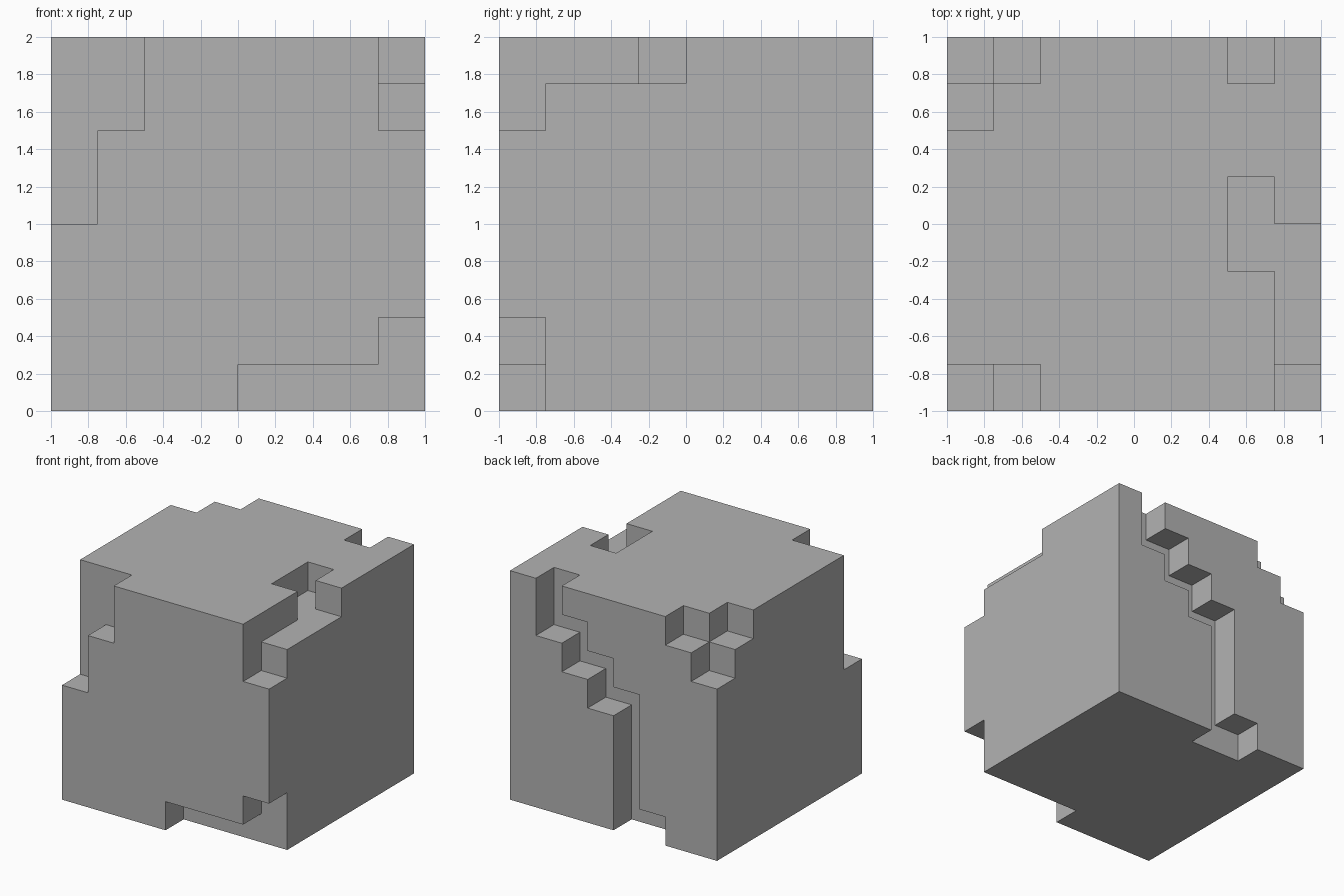
import bpy
import bmesh
import math
from itertools import product
from mathutils import Vector

if "Cube" in bpy.data.objects:
    bpy.data.objects.remove(bpy.data.objects["Cube"], do_unlink=True)

CELLS = 8
SIZE = 2 / CELLS

# Notches as cell ranges: (x0, x1, y0, y1, z0, z1)
front_notches = [(4, 8, 0, 1, 0, 1), (7, 8, 0, 1, 1, 2),
                 (0, 1, 0, 1, 4, 8), (1, 2, 0, 1, 6, 8)]
top_notches = [(7, 8, 0, 4, 7, 8), (6, 7, 3, 5, 7, 8), (7, 8, 0, 1, 6, 7)]
corner_notches = [(1, 2, 7, 8, 7, 8), (0, 1, 7, 8, 6, 8), (0, 1, 6, 7, 7, 8)]
# Stepped channel running down the back
back_channel = [(6 - i, 7 - i, 7, 8, 6 - i, 8 - i) for i in range(3)]
back_channel += [(3, 4, 7, 8, 0, 5), (2, 3, 7, 8, 0, 1)]
notches = front_notches + top_notches + corner_notches + back_channel


def is_cut(cell):
    return any(all(n[2 * a] <= cell[a] < n[2 * a + 1] for a in range(3))
               for n in notches)


solid = {c for c in product(range(CELLS), repeat=3) if not is_cut(c)}

# Skin of the solid cells, one quad per exposed side
bm = bmesh.new()
corners = {}


def corner(p):
    key = tuple(round(v) for v in p)
    if key not in corners:
        corners[key] = bm.verts.new((key[0] * SIZE - 1, key[1] * SIZE - 1, key[2] * SIZE))
    return corners[key]


for cell in solid:
    middle = Vector(cell) + Vector((0.5, 0.5, 0.5))
    for axis, sign in product(range(3), (-1, 1)):
        n = Vector((0, 0, 0))
        n[axis] = sign
        if tuple(round(v) for v in Vector(cell) + n) in solid:
            continue
        u = Vector((0, 0, 0))
        u[(axis + 1) % 3] = 1
        v = n.cross(u)
        bm.faces.new([corner(middle + (n + a * u + b * v) / 2)
                      for a, b in ((-1, -1), (1, -1), (1, 1), (-1, 1))])

# Merge coplanar quads into clean flat faces
bmesh.ops.dissolve_limit(bm, angle_limit=math.radians(1),
                         verts=bm.verts[:], edges=bm.edges[:])
mesh = bpy.data.meshes.new("notched_block")
bm.to_mesh(mesh)
bm.free()

block = bpy.data.objects.new("notched_block", mesh)
bpy.context.collection.objects.link(block)

grey = bpy.data.materials.new("plain grey")
grey.use_nodes = True
colour = (0.45, 0.45, 0.45, 1)
grey.diffuse_color = colour
grey.node_tree.nodes["Principled BSDF"].inputs["Base Color"].default_value = colour
mesh.materials.append(grey)
